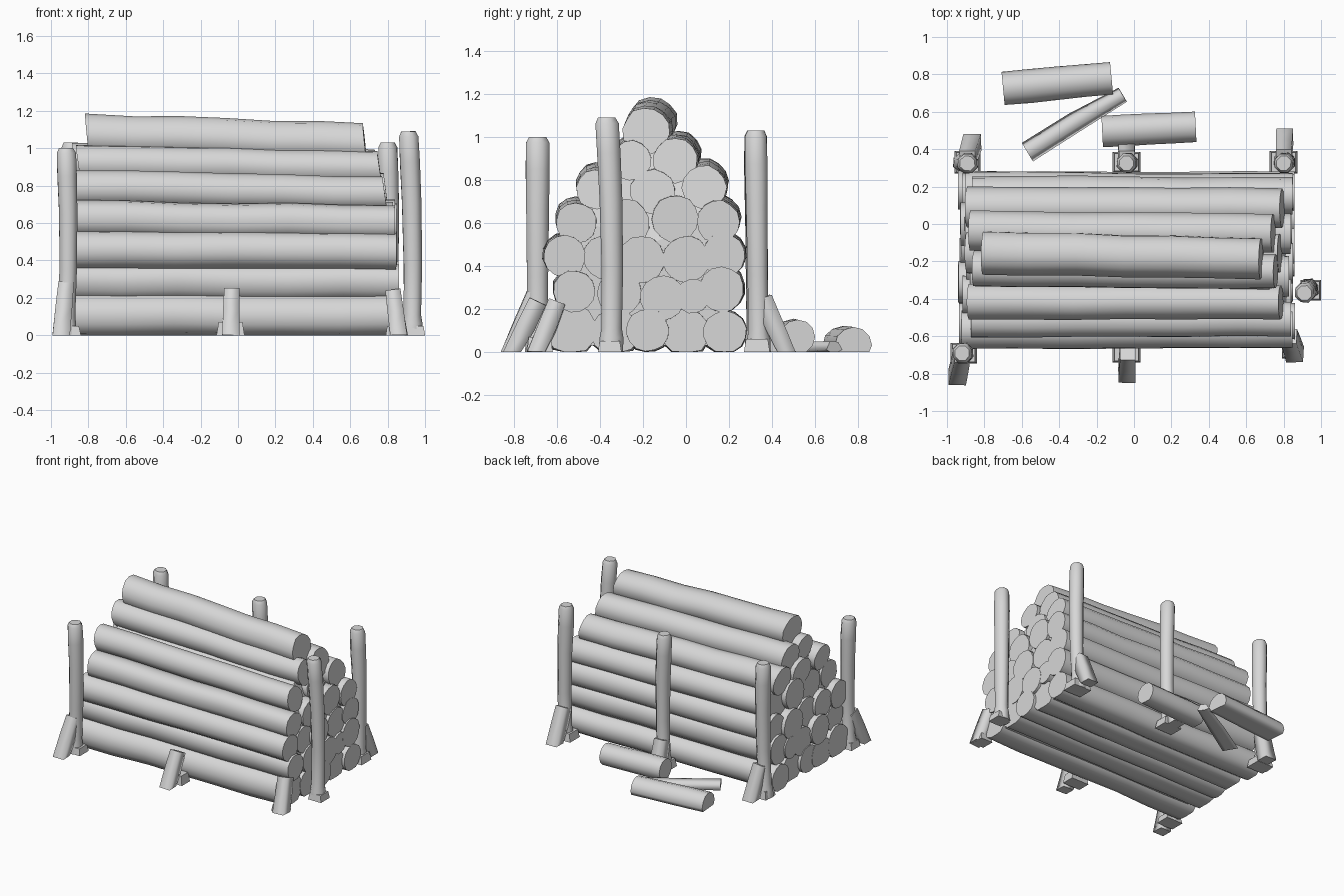
import bpy, bmesh, math, random
from mathutils import Vector

if "Cube" in bpy.data.objects:
    bpy.data.objects.remove(bpy.data.objects["Cube"])

random.seed(4)
wood = bpy.data.materials.new("grey wood")
wood.diffuse_color = (0.68, 0.68, 0.68, 1)
wood.use_nodes = True
wood.node_tree.nodes["Principled BSDF"].inputs["Base Color"].default_value = wood.diffuse_color


def tube(name, pts, radii, sides=12, rough=0.05, turn=0.0, slant=0.0):
    """Rough round timber along a path, with flat ends, kept above the ground."""
    pts = [Vector(p) for p in pts]
    axis = (pts[-1] - pts[0]).normalized()
    ref = Vector((0, 0, 1)) if abs(axis.z) < 0.6 else Vector((0, 1, 0))
    u = ref.cross(axis).normalized()
    v = axis.cross(u)
    lobes = [1 + random.uniform(-rough, rough) for _ in range(sides)]
    bm = bmesh.new()
    rings = []
    for i, (p, r) in enumerate(zip(pts, radii)):
        ring = []
        for k in range(sides):
            a = turn + 2 * math.pi * k / sides
            rr = r * lobes[k] * (1 + random.uniform(-rough, rough) * 0.5)
            q = p + u * rr * math.cos(a) + v * rr * math.sin(a)
            if i in (0, len(pts) - 1):
                q += axis * slant * math.sin(a)
            q.z = max(q.z, 0.0)
            ring.append(bm.verts.new(q))
        rings.append(ring)
    for a, b in zip(rings, rings[1:]):
        for k in range(sides):
            f = bm.faces.new((a[k], a[(k + 1) % sides], b[(k + 1) % sides], b[k]))
            f.smooth = True
    bm.faces.new(rings[0][::-1])
    bm.faces.new(rings[-1])
    for e in bm.edges:
        if len(e.link_faces) == 2 and e.calc_face_angle(0) > math.radians(40):
            e.smooth = False
    bmesh.ops.recalc_face_normals(bm, faces=bm.faces)
    return finish(name, bm)


def finish(name, bm):
    me = bpy.data.meshes.new(name)
    bm.to_mesh(me)
    bm.free()
    me.materials.append(wood)
    ob = bpy.data.objects.new(name, me)
    bpy.context.collection.objects.link(ob)
    return ob


# Stacked logs: (left x, right x, rise to the left, [(y, z, radius) at the right end])
rows = [
    (-0.92, 0.85, 0.0, [(-0.535, 0.105, 0.118), (-0.33, 0.09, 0.11), (-0.18, 0.10, 0.10),
                        (0.00, 0.09, 0.11), (0.18, 0.09, 0.10)]),
    (-0.92, 0.85, 0.01, [(-0.52, 0.28, 0.098), (-0.31, 0.27, 0.105), (-0.11, 0.25, 0.105),
                         (0.03, 0.26, 0.08), (0.165, 0.29, 0.105)]),
    (-0.91, 0.85, 0.01, [(-0.565, 0.445, 0.098), (-0.38, 0.44, 0.10), (-0.21, 0.43, 0.11),
                         (0.00, 0.43, 0.11), (0.175, 0.45, 0.102)]),
    (-0.88, 0.84, 0.025, [(-0.51, 0.60, 0.095), (-0.28, 0.60, 0.11), (-0.05, 0.62, 0.11),
                          (0.15, 0.605, 0.10)]),
    (-0.87, 0.79, 0.03, [(-0.42, 0.755, 0.092), (-0.155, 0.745, 0.105), (0.085, 0.765, 0.102)]),
    (-0.85, 0.75, 0.03, [(-0.255, 0.89, 0.092), (-0.05, 0.89, 0.105)]),
    (-0.82, 0.67, 0.045, [(-0.185, 1.025, 0.11)]),
]
for ri, (xl, xr, rise, logs) in enumerate(rows):
    for li, (y, z, r) in enumerate(logs):
        x0, x1 = xl + random.uniform(-0.025, 0.015), xr + random.uniform(-0.012, 0.012)
        drift = (0, 0, 0, 0, 0.005, 0.015, 0.03)[ri]
        pts, rad = [], []
        for i in range(7):
            t = i / 6
            w = 0.005 if 0 < i < 6 else 0
            pts.append((x0 + (x1 - x0) * t,
                        y + drift * (1 - t) + random.uniform(-w, w),
                        z + rise * (1 - t) + random.uniform(-w, w)))
            rad.append(r * (1.05 - 0.05 * t))
        tube(f"stacked_log_{ri}_{li}", pts, rad, 14, 0.03,
             random.random(), -0.015 if ri > 3 else 0)

# Filler inside the stack closes the gaps between logs
profile = [(-0.56, 0.03), (0.2, 0.03), (0.2, 0.46), (0.13, 0.63), (0.05, 0.78),
           (-0.06, 0.9), (-0.17, 1.03), (-0.25, 0.9), (-0.4, 0.77), (-0.51, 0.62), (-0.57, 0.45)]
bm = bmesh.new()
ends = [[bm.verts.new((x - s * max(0, z - 0.6), y, z)) for y, z in profile]
        for x, s in ((-0.87, -0.2), (0.82, 0.45))]
n = len(profile)
for e in ends:  # fan from the middle, so the bent ends stay clean
    mid = bm.verts.new((e[0].co.x, -0.17, 0.5))
    for k in range(n):
        bm.faces.new((mid, e[k], e[(k + 1) % n]))
for k in range(n):
    bm.faces.new((ends[0][k], ends[0][(k + 1) % n], ends[1][(k + 1) % n], ends[1][k]))
bmesh.ops.recalc_face_normals(bm, faces=bm.faces)
finish("stack_filler", bm)


# Upright posts, slightly bent, with chamfered tops
def post(name, base, top, bend_y=0.0):
    b, t = Vector(base), Vector(top)
    pts, rad = [], []
    for f, r in ((0, 0.06), (0.06, 0.058), (0.1, 0.05), (0.35, 0.052), (0.65, 0.055),
                 (0.85, 0.058), (0.975, 0.056), (1, 0.042)):
        p = b.lerp(t, f)
        p.x += 0.012 * math.sin(f * math.pi)
        p.y += bend_y * math.sin(f * math.pi)
        pts.append(p)
        rad.append(r)
    tube(name, pts, rad, 8, 0.06, math.pi / 8)


post("front_left_post", (-0.92, -0.69, 0), (-0.92, -0.69, 1.0))
post("right_end_post", (0.93, -0.35, 0), (0.91, -0.37, 1.09), 0.015)
post("back_left_post", (-0.91, 0.33, 0), (-0.89, 0.325, 1.03))
post("back_middle_post", (-0.04, 0.33, 0), (-0.04, 0.325, 1.03))
post("back_right_post", (0.80, 0.34, 0), (0.80, 0.325, 1.03))

# Slanted square braces, from the ground up to the posts
braces = {
    "front_left_brace": ((-0.945, -0.81, 0), (-0.92, -0.70, 0.27)),
    "front_middle_brace": ((-0.04, -0.80, 0), (-0.035, -0.69, 0.235)),
    "front_right_brace": ((0.86, -0.69, 0), (0.83, -0.60, 0.23)),
    "back_left_brace": ((-0.865, 0.43, 0), (-0.89, 0.35, 0.25)),
    "back_middle_brace": ((-0.04, 0.41, 0), (-0.04, 0.35, 0.22)),
    "back_right_brace": ((0.805, 0.46, 0), (0.80, 0.36, 0.25)),
}
for name, (a, b) in braces.items():
    a, b = Vector(a), Vector(b)
    low = a + (a - b) * 0.08
    tube(name, (low, a.lerp(b, 0.5), b), (0.064, 0.062, 0.058), 4, 0.04, math.pi / 4)

# Small ground blocks at the feet
for name, x, y, dx, dy, h in (
        ("front_left_foot", -0.91, -0.69, 0.07, 0.055, 0.05),
        ("front_middle_foot", -0.04, -0.69, 0.075, 0.05, 0.07),
        ("front_right_foot", 0.84, -0.67, 0.05, 0.05, 0.05),
        ("right_end_foot", 0.945, -0.355, 0.055, 0.055, 0.05),
        ("back_left_foot", -0.89, 0.33, 0.07, 0.06, 0.06),
        ("back_middle_foot", -0.04, 0.33, 0.075, 0.055, 0.06),
        ("back_right_foot", 0.80, 0.33, 0.075, 0.06, 0.06)):
    bm = bmesh.new()
    bmesh.ops.create_cube(bm, size=1)
    for v in bm.verts:
        s = 0.85 if v.co.z > 0 else 1
        v.co = (x + v.co.x * 2 * dx * s, y + v.co.y * 2 * dy * s, (v.co.z + 0.5) * h)
    finish(name, bm)


# Loose logs and a split piece lying behind the stack
def loose(name, a, b, r):
    a, b = Vector(a), Vector(b)
    tube(name, [a.lerp(b, i / 4) for i in range(5)], [r, r * 1.02, r, r * 0.98, r * 0.97], 12, 0.03)


loose("loose_log_far", (-0.70, 0.725, 0.03), (-0.12, 0.78, 0.03), 0.088)
loose("loose_log_near", (-0.17, 0.495, 0.07), (0.33, 0.52, 0.07), 0.082)
tube("split_piece", [(-0.57, 0.385, 0.0), (-0.32, 0.54, 0.0), (-0.06, 0.69, 0.01)],
     (0.06, 0.058, 0.045), 6, 0.06)
